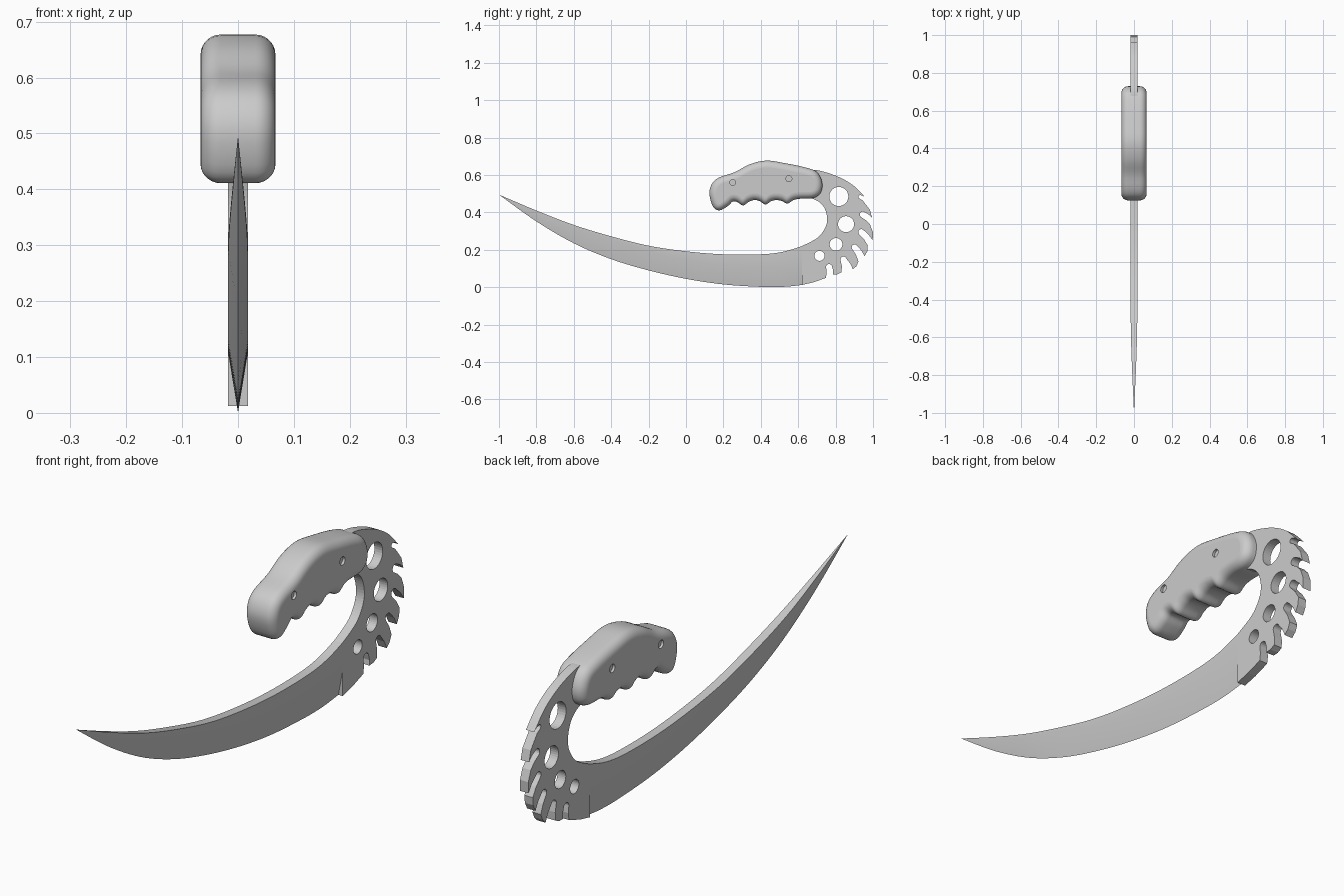
import bpy, bmesh, math
from mathutils import Vector

if "Cube" in bpy.data.objects:
    bpy.data.objects.remove(bpy.data.objects["Cube"])

HALF = 0.018  # half thickness of the steel


def spline(pts, n, closed=False):
    """Catmull-Rom through the points, n steps per span."""
    p = [Vector(q) for q in pts]
    m = len(p)
    get = (lambda i: p[i % m]) if closed else (lambda i: p[max(0, min(m - 1, i))])
    out = []
    for i in range(m if closed else m - 1):
        a, b, c, d = get(i - 1), get(i), get(i + 1), get(i + 2)
        for k in range(n):
            t = k / n
            out.append(0.5 * (2 * b + (c - a) * t + (2 * a - 5 * b + 4 * c - d) * t * t
                              + (3 * b - a - 3 * c + d) * t ** 3))
    if not closed:
        out.append(p[-1].copy())
    return out


def finish(name, bm, angle):
    bmesh.ops.remove_doubles(bm, verts=bm.verts, dist=0.0002)
    bmesh.ops.recalc_face_normals(bm, faces=bm.faces)
    me = bpy.data.meshes.new(name)
    bm.to_mesh(me)
    bm.free()
    ob = bpy.data.objects.new(name, me)
    bpy.context.collection.objects.link(ob)
    bpy.ops.object.select_all(action='DESELECT')
    bpy.context.view_layer.objects.active = ob
    ob.select_set(True)
    bpy.ops.object.shade_smooth_by_angle(angle=math.radians(angle))
    return ob


# Blade: y, spine z, bevel line z, edge z, half thickness
stations = [(-1, .495, .495, .495, 0), (-.8, .41, .403, .352, .009),
            (-.6, .333, .322, .235, .016), (-.4, .272, .258, .15, HALF),
            (-.2, .222, .195, .09, HALF), (0, .192, .147, .045, HALF),
            (.2, .176, .118, .015, HALF), (.4, .176, .11, .002, HALF),
            (.52, .19, .11, .002, HALF), (.62, .22, .11, .012, HALF)]
bm = bmesh.new()
rings = []
for y, s, b, e, t in spline(stations, 6):
    t = min(max(t, 0), HALF)
    rings.append([bm.verts.new(v) for v in
                  ((t, y, s), (t, y, b), (0, y, e), (-t, y, b), (-t, y, s))])
for r, q in zip(rings, rings[1:]):
    for i in range(5):
        j = (i + 1) % 5
        bm.faces.new((r[i], r[j], q[j], q[i]))
bm.faces.new(rings[-1])
finish("blade", bm, 20)

# Guard plate outline: inner curve, tang in the grip, back, then hooked teeth
outline = spline([(.62, .22), (.70, .262), (.74, .31), (.755, .36),
                  (.742, .42), (.71, .457), (.66, .48)], 5)
outline += [Vector((.6, .52)), Vector((.6, .61))]
outline += spline([(.65, .63), (.72, .622), (.82, .588), (.90, .54), (.963, .475)], 5)
# each notch: tooth tip, slot end, start of the next tooth
notches = [((.963, .475), (.932, .483), (.957, .448)),
           ((.995, .37), (.945, .388), (.984, .335)),
           ((.998, .25), (.937, .295), (.972, .223)),
           ((.955, .165), (.902, .213), (.922, .138)),
           ((.893, .095), (.842, .148), (.832, .08)),
           ((.785, .068), (.765, .108), (.748, .05))]
for i, (a, c, b) in enumerate(notches):
    a, c, b = Vector(a), Vector(c), Vector(b)
    u = ((a + b) / 2 - c).normalized()
    side = Vector((-u.y, u.x))
    if side.dot(a - c) < 0:
        side = -side
    rad = 0.01 if i == 0 else 0.016
    if i:
        outline.append(a)
    # curved underside of the hook, round slot end
    outline.append((a + c + side * rad) / 2 + side * 0.004)
    for k in range(9):
        t = math.pi * k / 8
        outline.append(c + rad * (side * math.cos(t) - u * math.sin(t)))
    outline.append((b + c - side * rad) / 2 + side * 0.004)
    outline.append(b)
    if i < 5:  # bulged back of the next tooth
        nxt = Vector(notches[i + 1][0])
        d = nxt - b
        outline.append((b + nxt) / 2 + Vector((-d.y, d.x)) * 0.1)
outline.append(Vector((.735, .045)))
outline += [Vector((.68, .026)), Vector((.62, .012))]

loops = [outline]
for y, z, r in ((.817, .485, .051), (.856, .337, .043), (.802, .229, .034), (.714, .168, .027)):
    loops.append([Vector((y + r * math.cos(k * math.tau / 32),
                          z + r * math.sin(k * math.tau / 32))) for k in range(32)])
cu = bpy.data.curves.new("guard_plate", 'CURVE')
cu.dimensions = '2D'
cu.fill_mode = 'BOTH'
cu.extrude = HALF
for loop in loops:
    sp = cu.splines.new('POLY')
    sp.points.add(len(loop) - 1)
    for p, v in zip(sp.points, loop):
        p.co = (v.x, v.y, 0, 1)
    sp.use_cyclic_u = True
    sp.use_smooth = False
plate = bpy.data.objects.new("guard_plate", cu)
plate.rotation_euler = (math.pi / 2, 0, math.pi / 2)
bpy.context.collection.objects.link(plate)

# Grip: finger-grooved outline with rounded sides
grip = spline([(.125, .50), (.14, .555), (.18, .588), (.26, .615), (.34, .657), (.43, .677),
               (.53, .663), (.64, .64), (.70, .615), (.728, .56), (.72, .505), (.68, .477),
               (.61, .473), (.575, .466), (.542, .447), (.515, .46), (.485, .466), (.455, .46),
               (.425, .442), (.395, .46), (.365, .466), (.335, .456), (.305, .437),
               (.275, .455), (.25, .458), (.225, .435), (.18, .411), (.145, .43)], 4, True)
n = len(grip)
soft = [v.copy() for v in grip]
for _ in range(30):
    soft = [(soft[i - 1] + soft[i] * 2 + soft[(i + 1) % n]) / 4 for i in range(n)]
inward = []
for i in range(n):
    d = (soft[(i + 1) % n] - soft[i - 1]).normalized()
    inward.append(Vector((d.y, -d.x)))
bm = bmesh.new()
rings = []
R, W = 0.036, 0.067
steps = [(s, math.pi / 2 * k / 7) for s, ks in ((-1, range(7, -1, -1)), (1, range(8))) for k in ks]
for s, t in steps:
    x, inset = s * (W - R + R * math.sin(t)), R * (1 - math.cos(t))
    ring = []
    for v, d in zip(grip, inward):
        q = v + d * inset
        ring.append(bm.verts.new((x, q.x, q.y)))
    rings.append(ring)
for r, q in zip(rings, rings[1:]):
    for i in range(n):
        j = (i + 1) % n
        bm.faces.new((r[i], r[j], q[j], q[i]))
bm.faces.new(rings[0])
bm.faces.new(rings[-1])
handle = finish("grip", bm, 35)
for f in handle.data.polygons:
    if len(f.vertices) > 4:
        f.use_smooth = False

# Shallow pin recesses on both sides of the grip
for y, z in ((.25, .56), (.55, .58)):
    for s in (-1, 1):
        bpy.ops.mesh.primitive_cylinder_add(vertices=20, radius=.016, depth=.02,
                                            location=(s * W, y, z),
                                            rotation=(0, math.pi / 2, 0))
        cut = bpy.context.object
        cut.name = "pin_cutter"
        cut.hide_render = True
        cut.hide_set(True)
        mod = handle.modifiers.new("pin_recess", 'BOOLEAN')
        mod.operation = 'DIFFERENCE'
        mod.solver = 'EXACT'
        mod.object = cut
